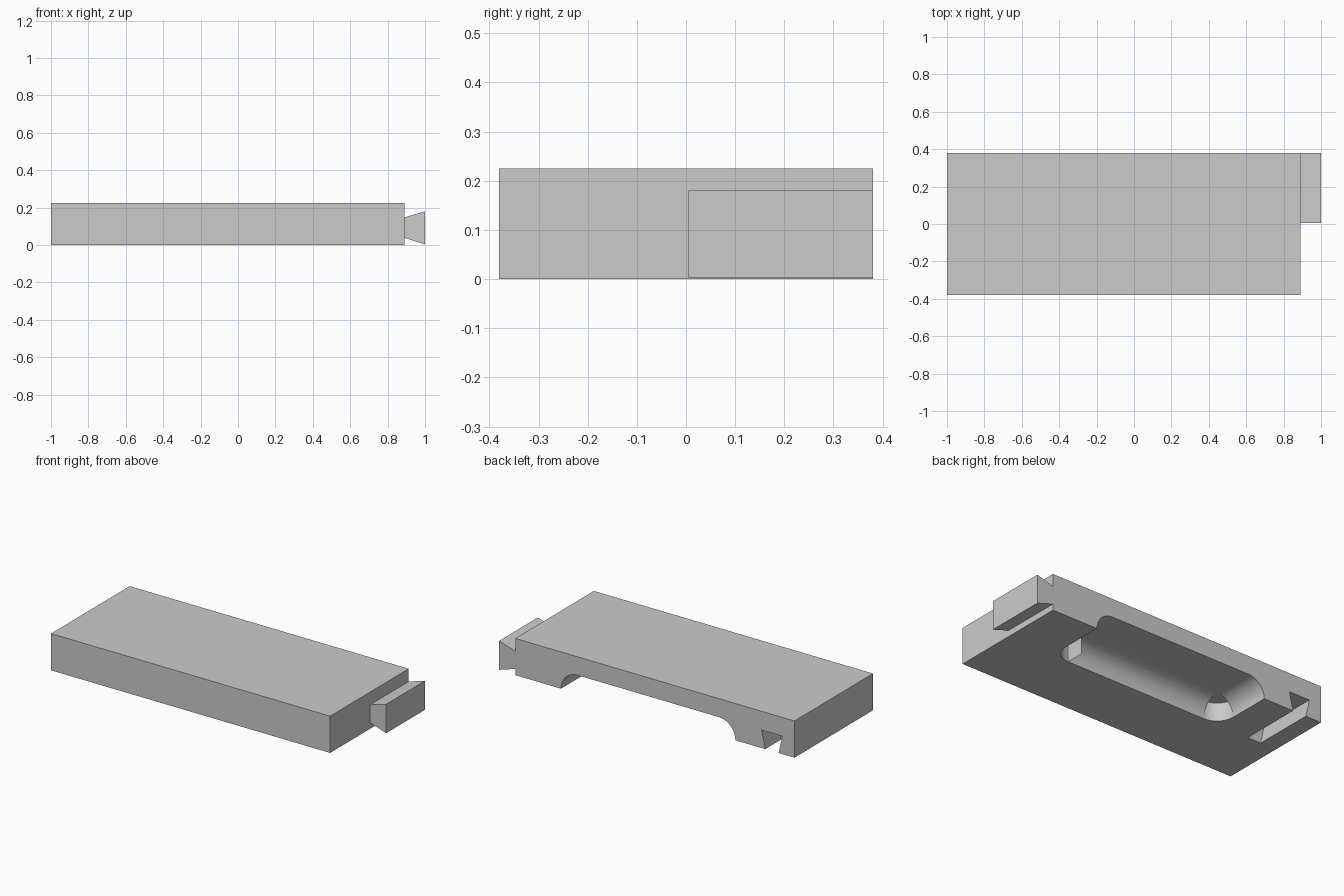
import bpy, bmesh, math
from mathutils import Vector

cube = bpy.data.objects.get("Cube")
if cube:
    bpy.data.objects.remove(cube, do_unlink=True)

grey = bpy.data.materials.new("light grey")
grey.use_nodes = True
grey.diffuse_color = (0.6, 0.6, 0.6, 1)
grey.node_tree.nodes["Principled BSDF"].inputs["Base Color"].default_value = (0.6, 0.6, 0.6, 1)


def prism(name, profile, axis, lo, hi):
    """Extrude a 2D profile along one axis from lo to hi."""
    place = {"x": lambda a, b, d: (d, a, b),
             "y": lambda a, b, d: (a, d, b),
             "z": lambda a, b, d: (a, b, d)}[axis]
    bm = bmesh.new()
    face = bm.faces.new([bm.verts.new(place(a, b, lo)) for a, b in profile])
    moved = bmesh.ops.extrude_face_region(bm, geom=[face])["geom"]
    bmesh.ops.translate(bm, vec=Vector(place(0, 0, hi - lo)),
                        verts=[v for v in moved if isinstance(v, bmesh.types.BMVert)])
    bmesh.ops.recalc_face_normals(bm, faces=bm.faces)
    mesh = bpy.data.meshes.new(name)
    bm.to_mesh(mesh)
    bm.free()
    mesh.materials.append(grey)
    obj = bpy.data.objects.new(name, mesh)
    bpy.context.collection.objects.link(obj)
    return obj


def arc(cx, cy, r, start, end, steps=16):
    angles = [math.radians(start + (end - start) * i / steps) for i in range(steps + 1)]
    return [(cx + r * math.cos(t), cy + r * math.sin(t)) for t in angles]


def cut(target, cutter):
    cutter.hide_render = True
    mod = target.modifiers.new("cut", "BOOLEAN")
    mod.operation = "DIFFERENCE"
    mod.solver = "EXACT"
    mod.object = cutter
    bpy.context.view_layer.objects.active = target
    bpy.ops.object.modifier_apply(modifier=mod.name)
    bpy.data.objects.remove(cutter, do_unlink=True)


BACK, TOP, END = 0.38, 0.225, 0.89
OUT = BACK + 0.05      # cutters run past the back face
LOW = -0.05            # and below the base
R = 0.112              # recess depth and fillet radius
X0, X1, Y0 = -0.60, 0.58, 0.005

# main slab
slab = prism("slab", [(-1, 0), (END, 0), (END, TOP), (-1, TOP)], "y", -BACK, BACK)

# underside recess: straight run with rounded ends, open at the back
ends = ([(X0, LOW), (X1, LOW)] + arc(X1 - R, 0, R, 0, 90) + arc(X0 + R, 0, R, 90, 180))
cut(slab, prism("recess_cutter", ends, "y", Y0 + R, OUT))

# rounded front wall of the recess
front = [(Y0 + 2 * R, LOW), (Y0 + 2 * R, R)] + arc(Y0 + R, 0, R, 90, 180) + [(Y0, LOW)]
cut(slab, prism("front_wall_cutter", front, "x", X0 + R, X1 - R))

# upright quarter-round corners of the recess
for cx, start in ((X0 + R, 180), (X1 - R, 270)):
    corner = [(cx, Y0 + R)] + arc(cx, Y0 + R, R, start, start + 90)
    cut(slab, prism("corner_cutter", corner, "z", LOW, R))

# dovetail socket under the right end, flaring upward
mid, narrow, wide, depth = -0.848, 0.045, 0.07, 0.11
slope = (wide - narrow) / depth
mouth = narrow + slope * LOW
socket = [(mid - mouth, LOW), (mid + mouth, LOW), (mid + wide, depth), (mid - wide, depth)]
cut(slab, prism("socket_cutter", socket, "y", 0, OUT))

# dovetail tenon on the left end, flaring outward
tenon = prism("dovetail_tenon", [(END, 0.038), (1, 0.003), (1, 0.18), (END, 0.147)],
              "y", Y0, BACK)

# smooth the curved walls and keep the corners crisp
for obj in (slab, tenon):
    obj.data.materials.clear()
    obj.data.materials.append(grey)
    bpy.ops.object.select_all(action="DESELECT")
    obj.select_set(True)
    bpy.context.view_layer.objects.active = obj
    bpy.ops.object.shade_smooth_by_angle(angle=math.radians(30))
